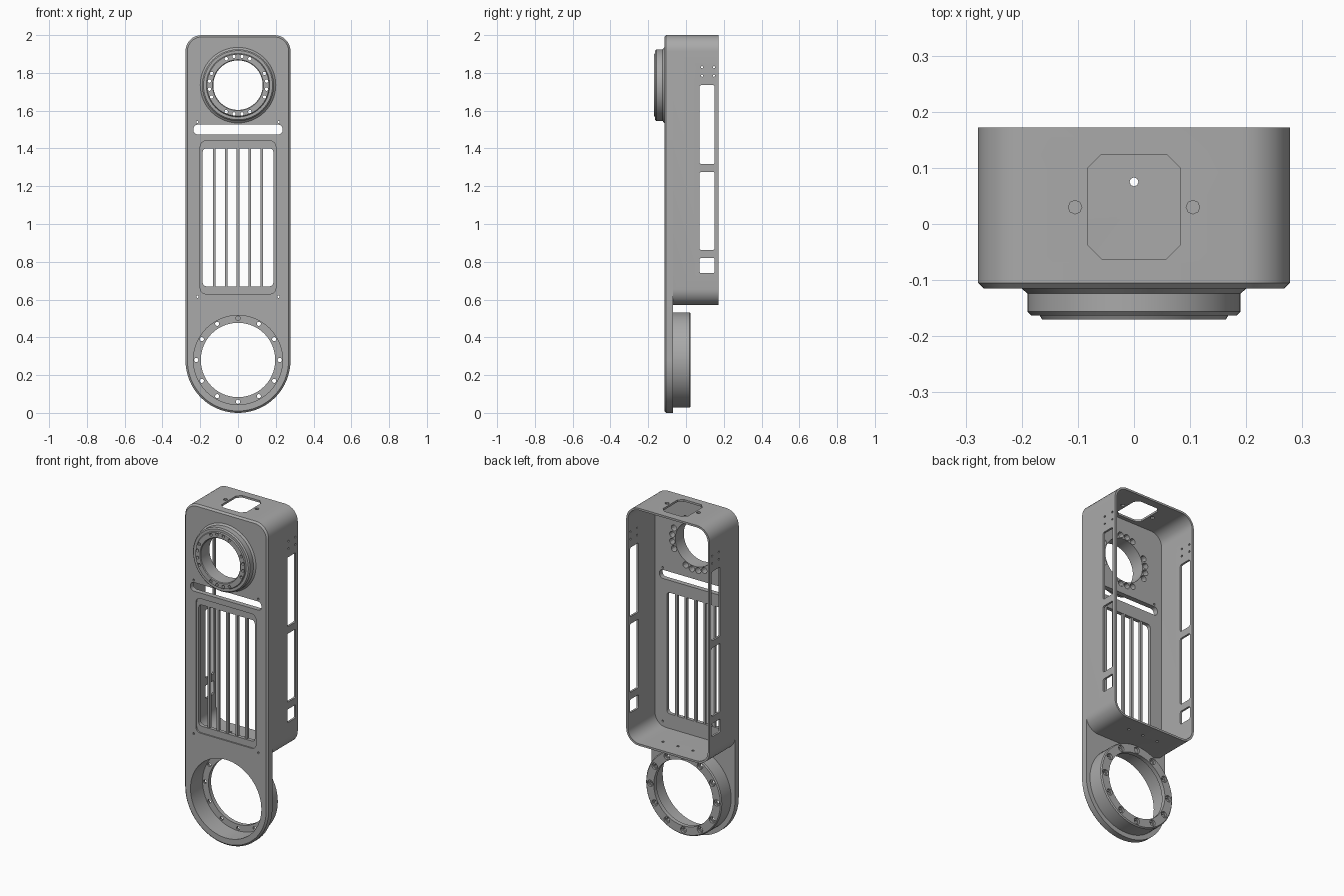
import bpy, bmesh
from math import sin, cos, pi, radians
from mathutils import Vector

if "Cube" in bpy.data.objects:
    bpy.data.objects.remove(bpy.data.objects["Cube"], do_unlink=True)

grey = bpy.data.materials.new("mid grey")
grey.use_nodes = True
colour = (0.4, 0.4, 0.4, 1)
grey.diffuse_color = colour
grey.node_tree.nodes["Principled BSDF"].inputs["Base Color"].default_value = colour

FRONT, FLOOR, PLATE_BACK, BACK = -0.115, -0.085, -0.07, 0.172
HALF, WALL, CORNER = 0.278, 0.012, 0.085
TOP_Z, LOW_Z = 1.735, 0.28
AXES = {"x": lambda u, v, w: (w, u, v),
        "y": lambda u, v, w: (u, w, v),
        "z": lambda u, v, w: (u, v, w)}


def arc(cu, cv, r, start, end, steps):
    return [(cu + r * cos(radians(start + (end - start) * i / steps)),
             cv + r * sin(radians(start + (end - start) * i / steps))) for i in range(steps + 1)]


def circle(cu, cv, r, steps=16):
    return arc(cu, cv, r, 0, 360, steps)[:-1]


def rounded(u0, u1, v0, v1, r, steps=6):
    return (arc(u1 - r, v1 - r, r, 0, 90, steps) + arc(u0 + r, v1 - r, r, 90, 180, steps)
            + arc(u0 + r, v0 + r, r, 180, 270, steps) + arc(u1 - r, v0 + r, r, 270, 360, steps))


def loft(name, rings, closed=False):
    """Skin a series of equal loops, capped unless the series is closed."""
    bm = bmesh.new()
    loops = [[bm.verts.new(p) for p in ring] for ring in rings]
    pairs = list(zip(loops, loops[1:])) + ([(loops[-1], loops[0])] if closed else [])
    for a, b in pairs:
        for i in range(len(a)):
            j = (i + 1) % len(a)
            bm.faces.new((a[i], a[j], b[j], b[i]))
    if not closed:
        bm.faces.new(loops[0])
        bm.faces.new(loops[-1])
    bmesh.ops.recalc_face_normals(bm, faces=bm.faces)
    mesh = bpy.data.meshes.new(name)
    bm.to_mesh(mesh)
    bm.free()
    mesh.materials.append(grey)
    ob = bpy.data.objects.new(name, mesh)
    bpy.context.collection.objects.link(ob)
    return ob


def prism(name, outline, w0, w1, axis="y"):
    return loft(name, [[AXES[axis](u, v, w) for u, v in outline] for w in (w0, w1)])


def lathe(name, profile, cz, steps=64):
    return loft(name, [[(x, y, z) for x, z in circle(0, cz, r, steps)] for r, y in profile], True)


def cut(ob, cutters):
    """Subtract every cutter and discard it."""
    bpy.context.view_layer.objects.active = ob
    for c in cutters:
        c.hide_render = True
        mod = ob.modifiers.new("cut", "BOOLEAN")
        mod.operation, mod.solver, mod.object = "DIFFERENCE", "EXACT", c
        bpy.ops.object.modifier_apply(modifier=mod.name)
        bpy.data.objects.remove(c, do_unlink=True)


def hole(u, v, r, w0, w1, axis="y", steps=12):
    return prism("cutter", circle(u, v, r, steps), w0, w1, axis)


# Front plate: rounded top, semicircular foot, chamfered front edge
def plate_outline(d):
    r = CORNER - d
    return (arc(HALF - CORNER, 2 - CORNER, r, 0, 90, 8) + arc(CORNER - HALF, 2 - CORNER, r, 90, 180, 8)
            + arc(0, HALF, HALF - d, 180, 360, 40))


plate = loft("front_plate", [[(x, y, z) for x, z in plate_outline(d)] for d, y in
                             ((0.01, FRONT), (0, FRONT + 0.01), (0, PLATE_BACK))])
inner = rounded(WALL - HALF, HALF - WALL, 0.57 + WALL, 2 - WALL, CORNER - WALL, 8)
through = (FRONT - 0.1, 0.05)
cutters = [
    prism("cutter", inner, FLOOR, 0),
    prism("cutter", rounded(-0.2, 0.2, 0.63, 1.44, 0.03), FRONT - 0.1, FRONT + 0.008),
    prism("cutter", rounded(-0.187, 0.187, 0.67, 1.4, 0.02), *through),
    prism("cutter", rounded(-0.236, 0.236, 1.474, 1.526, 0.022), *through),
    hole(0, TOP_Z, 0.131, *through, steps=64),
    hole(0, LOW_Z, 0.236, *through, steps=64)]
cutters += [hole(sx * 0.215, z, 0.006, *through) for sx in (-1, 1) for z in (0.615, 1.54)]

# Bolt positions around the upper ring, in four groups of four
upper_bolts = [(0.153 * cos(radians(q + a)), TOP_Z + 0.153 * sin(radians(q + a)))
               for q in (0, 90, 180, 270) for a in (-24, -8, 8, 24)]
cutters += [hole(x, z, 0.018, *through) for x, z in upper_bolts]
cut(plate, cutters)

# Grille bars
bars = []
for i in range(-2, 3):
    x = i * 0.0625
    bars.append(prism("grille_bar", [(x - 0.007, 0.66), (x + 0.007, 0.66),
                                     (x + 0.007, 1.41), (x - 0.007, 1.41)], FRONT + 0.012, FLOOR - 0.001))

# Housing wall: open tube with side windows, top hatch and floor holes
outer = rounded(-HALF, HALF, 0.57, 2, CORNER, 8)
housing = loft("housing_wall", [[(x, y, z) for x, z in o] for o, y in
                                ((outer, PLATE_BACK), (outer, BACK), (inner, BACK), (inner, PLATE_BACK))], True)
cutters = [prism("cutter", rounded(0.072, 0.152, z0, z1, 0.008, 3), -1, 1, "x")
           for z0, z1 in ((0.74, 0.82), (0.863, 1.275), (1.318, 1.735))]
cutters += [hole(y, z, 0.006, -1, 1, "x", 8) for y in (0.085, 0.148) for z in (1.785, 1.83)]
cutters.append(prism("cutter", rounded(-0.083, 0.083, -0.062, 0.124, 0.025, 1), 1.9, 2.1, "z"))
cutters += [hole(x, 0.03, 0.012, 1.9, 2.1, "z", 8) for x in (-0.105, 0.105)]
cutters += [hole(x, 0.075, 0.008, 0.5, 0.65, "z", 8) for x in (-0.1, 0, 0.1)]
cut(housing, cutters)

# Upper ring: raised collar with a stepped face
upper = lathe("upper_ring", [(0.131, FRONT + 0.012), (0.131, -0.166), (0.135, -0.17), (0.164, -0.17),
                             (0.168, -0.163), (0.183, -0.163), (0.19, -0.156), (0.19, -0.124),
                             (0.2, FRONT), (0.185, FRONT + 0.012)], TOP_Z)
cut(upper, [hole(x, z, 0.009, -0.3, 0) for x, z in upper_bolts]
    + [hole(x, z, 0.018, -0.14, 0) for x, z in upper_bolts])

# Lower ring: deep cup with an inward bolt flange
lower = lathe("lower_ring", [(0.236, PLATE_BACK - 0.02), (0.252, PLATE_BACK - 0.02), (0.252, 0.019),
                             (0.246, 0.025), (0.197, 0.025), (0.197, 0.0), (0.236, 0.0)], LOW_Z)
lower_bolts = [(0.221 * cos(i * pi / 6), LOW_Z + 0.221 * sin(i * pi / 6)) for i in range(12)]
cut(lower, [hole(x, z, 0.011, -0.03, 0.1) for x, z in lower_bolts]
    + [hole(x, z, 0.019, 0.012, 0.1) for x, z in lower_bolts])

# Smooth the round surfaces, keep the edges crisp
bpy.ops.object.select_all(action="DESELECT")
for ob in [plate, housing, upper, lower] + bars:
    ob.select_set(True)
bpy.context.view_layer.objects.active = plate
bpy.ops.object.shade_smooth_by_angle(angle=radians(30))
